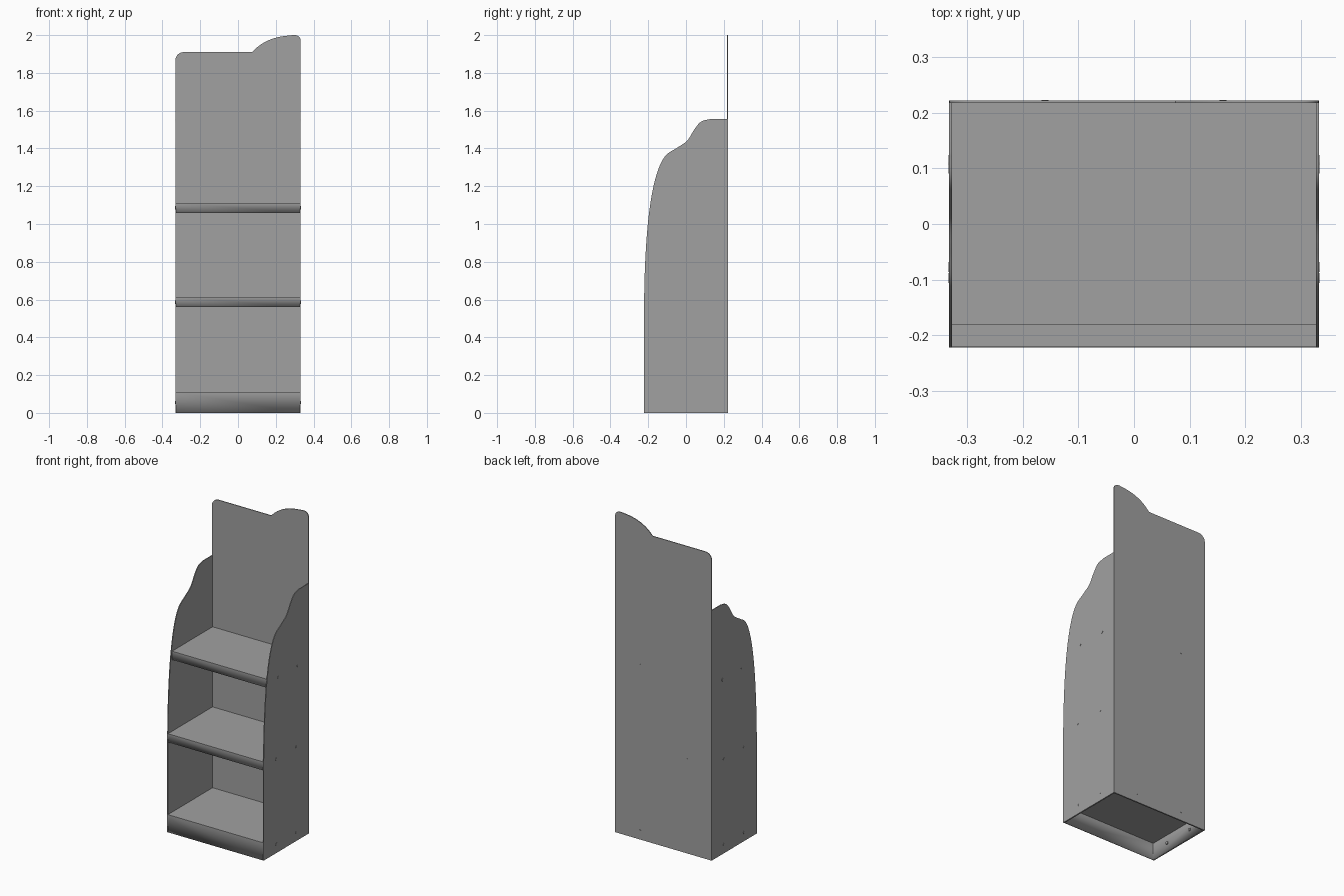
import bpy, bmesh, math
from mathutils import Matrix, Vector

if "Cube" in bpy.data.objects:
    bpy.data.objects.remove(bpy.data.objects["Cube"])

grey = bpy.data.materials.new("board_grey")
grey.diffuse_color = (0.356, 0.356, 0.356, 1)
grey.use_nodes = True
grey.node_tree.nodes["Principled BSDF"].inputs["Base Color"].default_value = grey.diffuse_color

T = 0.005            # board thickness
HX = 0.332           # outer half width
YB, YF = 0.222, -0.222


def finish(bm, name):
    bmesh.ops.recalc_face_normals(bm, faces=bm.faces)
    me = bpy.data.meshes.new(name)
    bm.to_mesh(me)
    bm.free()
    ob = bpy.data.objects.new(name, me)
    bpy.context.collection.objects.link(ob)
    me.materials.append(grey)
    bpy.ops.object.select_all(action='DESELECT')
    ob.select_set(True)
    bpy.context.view_layer.objects.active = ob
    bpy.ops.object.shade_smooth_by_angle(angle=math.radians(30))
    return ob


def smooth_path(pts, n=6):
    """Catmull-Rom curve through the points."""
    p = [Vector(a) for a in pts]
    p = [2 * p[0] - p[1]] + p + [2 * p[-1] - p[-2]]
    out = []
    for a, b, c, d in zip(p, p[1:], p[2:], p[3:]):
        for i in range(n):
            t = i / n
            out.append(0.5 * (2 * b + (c - a) * t + (2 * a - 5 * b + 4 * c - d) * t * t
                              + (3 * b - a - 3 * c + d) * t ** 3))
    return [tuple(v) for v in out] + [tuple(p[-2])]


def arc(cx, cz, r, a0, a1, n=8):
    angles = [math.radians(a0 + (a1 - a0) * i / n) for i in range(n + 1)]
    return [(cx + r * math.cos(a), cz + r * math.sin(a)) for a in angles]


def panel(name, profile, place, depth):
    """Flat board: an outline placed in space and extruded."""
    bm = bmesh.new()
    face = bm.faces.new([bm.verts.new(place(u, z)) for u, z in profile])
    new = bmesh.ops.extrude_face_region(bm, geom=[face])
    verts = [g for g in new["geom"] if isinstance(g, bmesh.types.BMVert)]
    bmesh.ops.translate(bm, vec=depth, verts=verts)
    return finish(bm, name)


def tray(name, y_front, z0, z1):
    """Folded shelf: top board with a flange on all four sides, open below."""
    x, y1 = HX - T, YB - T
    bm = bmesh.new()
    bmesh.ops.create_cube(bm, size=1)
    for v in bm.verts:
        v.co = (v.co.x * 2 * x, (y_front + y1) / 2 + v.co.y * (y1 - y_front),
                (z0 + z1) / 2 + v.co.z * (z1 - z0))
    low = [f for f in bm.faces if f.normal.z < -0.5]
    bmesh.ops.delete(bm, geom=low, context='FACES')
    ob = finish(bm, name)
    mod = ob.modifiers.new("thickness", 'SOLIDIFY')
    mod.thickness = T
    mod.offset = -1


def rivets(name, centres, axis, radius, length):
    bm = bmesh.new()
    rot = Matrix.Rotation(math.pi / 2, 4, 'Y' if axis == 'x' else 'X')
    for c in centres:
        bmesh.ops.create_cone(bm, cap_ends=True, segments=12, radius1=radius, radius2=radius,
                              depth=length, matrix=Matrix.Translation(c) @ rot)
    finish(bm, name)


# Side panels with a wavy front edge
wave = smooth_path([(YF, 0.60), (-0.216, 0.80), (-0.202, 1.00), (-0.180, 1.16), (-0.150, 1.28),
                    (-0.110, 1.36), (-0.050, 1.402), (0.005, 1.44), (0.045, 1.502),
                    (0.080, 1.542), (0.130, 1.556)])
side = [(YB - T, 0), (YF, 0)] + wave + [(YB - T, 1.556)]
panel("left_side_panel", side, lambda y, z: (-HX, y, z), (T, 0, 0))
panel("right_side_panel", side, lambda y, z: (HX, y, z), (-T, 0, 0))

# Back panel with a raised header hump on the right
hump = smooth_path([(0.075, 1.91), (0.112, 1.944), (0.160, 1.972), (0.220, 1.991), (0.29, 2.0)])
back = ([(HX, 0), (-HX, 0)] + arc(-HX + 0.045, 1.865, 0.045, 180, 90)
        + hump + arc(HX - 0.03, 1.97, 0.03, 90, 0))
panel("back_panel", back, lambda x, z: (x, YB, z), (0, -T, 0))

# Base and two shelves
tray("base_shelf", YF + 0.0005, 0.0, 0.11)
tray("middle_shelf", YF + 0.001, 0.56, 0.613)
tray("upper_shelf", -0.181, 1.058, 1.111)

# Rivets joining shelves to the sides and back
side_spots = [(s * (HX - 0.006), y, z) for s in (-1, 1)
              for z, ys in ((0.055, (0.1, -0.097)), (0.585, (0.1, -0.097)), (1.085, (0.115, -0.077)))
              for y in ys]
rivets("side_rivets", side_spots, 'x', 0.009, 0.015)
back_spots = [(x, YB - 0.006, z) for x in (-0.16, 0.16) for z in (0.055, 0.585, 1.085)]
rivets("back_rivets", back_spots, 'y', 0.006, 0.0135)
